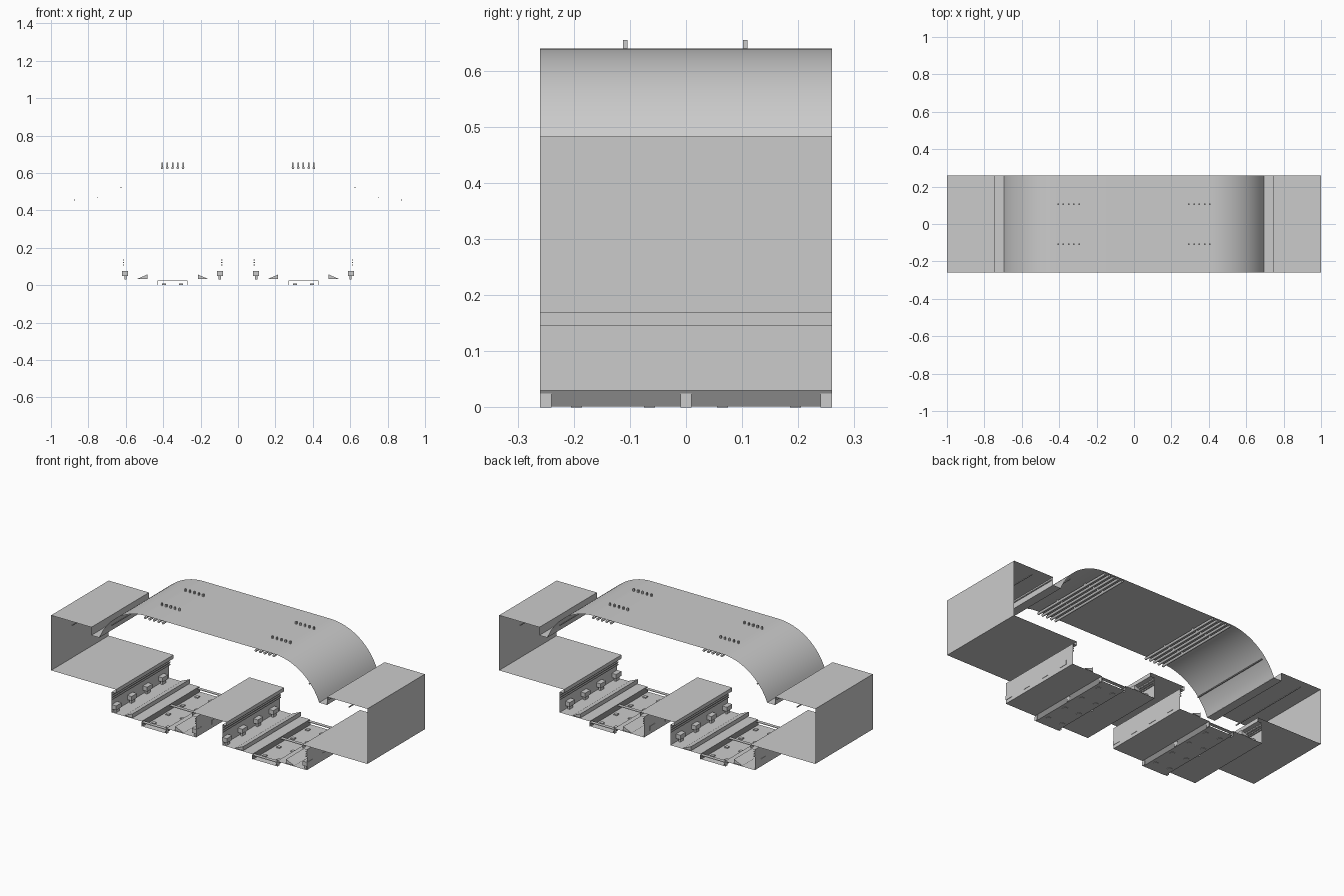
import bpy, math
from mathutils import Vector

if "Cube" in bpy.data.objects:
    bpy.data.objects.remove(bpy.data.objects["Cube"])

HALF = 0.26          # half length of the tunnel section along y
FLOOR, LIP, DECK, CEIL = 0.03, 0.147, 0.168, 0.483


def material(name, v):
    m = bpy.data.materials.new(name)
    m.use_nodes = True
    m.diffuse_color = (v, v, v, 1)
    m.node_tree.nodes["Principled BSDF"].inputs["Base Color"].default_value = (v, v, v, 1)
    return m


concrete = material("concrete grey", 0.6)
dark = material("dark grey", 0.29)


def make(name, verts, faces, mat=concrete):
    mesh = bpy.data.meshes.new(name)
    mesh.from_pydata(verts, [], faces)
    mesh.materials.append(mat)
    ob = bpy.data.objects.new(name, mesh)
    bpy.context.collection.objects.link(ob)
    return ob


def sheet(name, profile, mat=concrete):
    """Open (x, z) profile swept along the whole tunnel."""
    n = len(profile)
    verts = [(x, y, z) for y in (-HALF, HALF) for x, z in profile]
    return make(name, verts, [(i, i + 1, n + i + 1, n + i) for i in range(n - 1)], mat)


def prism(name, profile, y0=-HALF, y1=HALF, mat=concrete):
    """Closed (x, z) profile with end caps."""
    n = len(profile)
    verts = [(x, y, z) for y in (y0, y1) for x, z in profile]
    faces = [(i, (i + 1) % n, n + (i + 1) % n, n + i) for i in range(n)]
    faces += [tuple(reversed(range(n))), tuple(range(n, 2 * n))]
    return make(name, verts, faces, mat)


def block(name, x, y, z, sx, sy, sz, mat=concrete):
    a, b, c, d = x - sx / 2, x + sx / 2, z - sz / 2, z + sz / 2
    return prism(name, [(a, c), (b, c), (b, d), (a, d)], y - sy / 2, y + sy / 2, mat)


def tube(name, x, z, r, sides):
    ring = [math.tau * i / sides for i in range(sides)]
    return prism(name, [(x + r * math.cos(t), z + r * math.sin(t)) for t in ring])


# Vaulted roof: flat crown with a circular haunch on each side
SPRING, CROWN, RADIUS = 0.437, 0.64, 0.316
sweep = math.radians(69)
haunch = [(0.4 + RADIUS * math.sin(sweep * i / 20),
           CROWN - RADIUS * (1 - math.cos(sweep * i / 20))) for i in range(21)]
vault = sheet("vaulted_roof", [(-x, z) for x, z in reversed(haunch)] + haunch)
for p in vault.data.polygons:
    p.use_smooth = True

# Central platform with overhanging lips
sheet("central_platform", [(-0.083, FLOOR), (-0.083, LIP), (-0.11, LIP), (-0.11, DECK),
                           (0.11, DECK), (0.11, LIP), (0.083, LIP), (0.083, FLOOR)])

for s, side in ((-1, "right"), (1, "left")):
    # Side platform, outer wall, low ceiling and ledge meeting the vault
    sheet(side + "_platform_shell", [(s * x, z) for x, z in (
        (0.617, FLOOR), (0.617, LIP), (0.59, LIP), (0.59, DECK), (1, DECK),
        (1, CEIL), (0.745, CEIL), (0.745, SPRING), (0.695, SPRING))])

    # Thin strips under the ceilings
    for x, z in ((0.875, 0.455), (0.75, 0.468), (0.625, 0.522)):
        block(side + "_ceiling_strip", s * x, 0, z, 0.005, 0.5, 0.005)

    # Track bed with a sunken trough whose cheeks are dark
    c = s * 0.35
    bed = sheet(side + "_track_bed", [(c + dx, z) for dx, z in (
        (-0.267, FLOOR), (-0.077, FLOOR), (-0.072, 0.002),
        (0.072, 0.002), (0.077, FLOOR), (0.267, FLOOR))])
    bed.data.materials.append(dark)
    for p in bed.data.polygons:
        p.material_index = int(abs(p.normal.x) > 0.5)

    # Bent cover plates bridging the trough
    for y in (-0.25, 0, 0.25):
        block(side + "_cover_plate", c, y, 0.0235, 0.156, 0.02, 0.003)
        for t in (-1, 1):
            block(side + "_cover_leg", c + t * 0.0785, y, 0.012, 0.002, 0.02, 0.024)

    for t in (-1, 1):
        # Sloped kerbs either side of the trough
        prism(side + "_kerb", [(c + t * 0.188, 0.034), (c + t * 0.135, 0.034),
                               (c + t * 0.135, 0.057)])
        # Square pads in the trough and on the bed
        for i in range(4):
            y = -0.195 + 0.13 * i
            block(side + "_trough_pad", c + t * 0.045, y, 0.004, 0.02, 0.02, 0.008)
        # Small wall boxes on short stems
        for i in range(4):
            y = -0.235 + 0.14 * i
            block(side + "_wall_box", c + t * 0.254, y, 0.062, 0.03, 0.048, 0.025)
            block(side + "_box_stem", c + t * 0.252, y, 0.04, 0.012, 0.03, 0.02)
        # Cables along the platform wall
        for z in (0.108, 0.121, 0.134):
            block(side + "_wall_cable", c + t * 0.263, 0, z, 0.006, 2 * HALF, 0.006)

    # Five roof pipes with hangers that pierce the crown
    for i in range(5):
        x = c + (i - 2) * 0.028
        pipe = tube(side + "_roof_pipe", x, 0.627, 0.007, 10)
        for p in pipe.data.polygons:
            p.use_smooth = len(p.vertices) == 4
        for y in (-0.108, 0.106):
            block(side + "_pipe_hanger", x, y, 0.643, 0.008, 0.008, 0.024)
